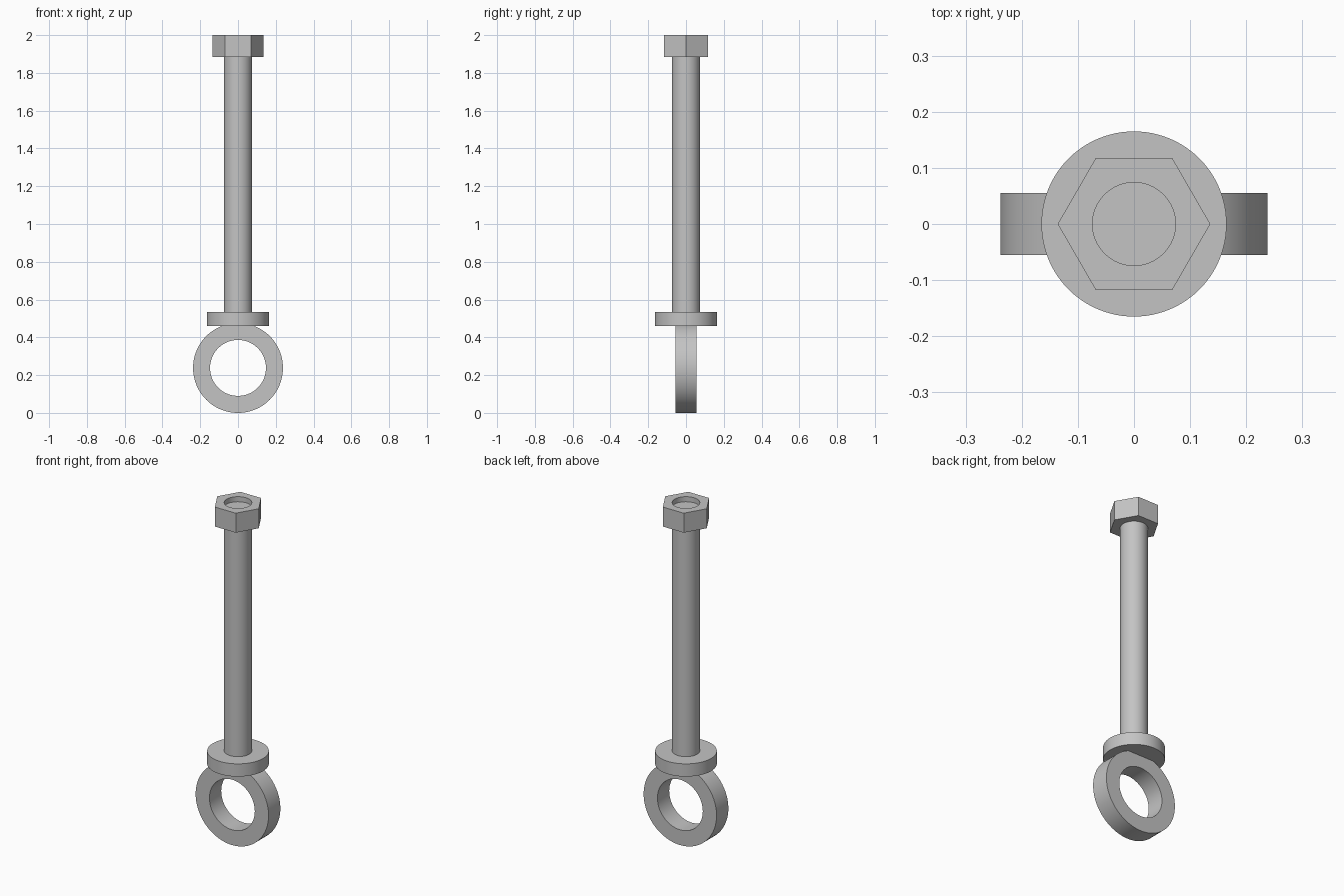
import bpy, math
from mathutils import Matrix

cube = bpy.data.objects.get("Cube")
if cube:
    bpy.data.objects.remove(cube, do_unlink=True)

steel = bpy.data.materials.new("grey_steel")
steel.use_nodes = True
colour = (0.55, 0.55, 0.55, 1)
steel.diffuse_color = colour
steel.node_tree.nodes["Principled BSDF"].inputs["Base Color"].default_value = colour


def finish(obj, name):
    obj.name = name
    obj.data.materials.append(steel)
    bpy.ops.object.shade_smooth_by_angle(angle=math.radians(30))
    return obj


def cylinder(name, radius, z0, z1, sides=96):
    bpy.ops.mesh.primitive_cylinder_add(vertices=sides, radius=radius, depth=z1 - z0,
                                        location=(0, 0, (z0 + z1) / 2))
    return bpy.context.object if name is None else finish(bpy.context.object, name)


def bore(obj, radius, turn=None):
    """Cut a round hole through the centre of a part."""
    bpy.ops.mesh.primitive_cylinder_add(vertices=96, radius=radius, depth=1, location=obj.location)
    cutter = bpy.context.object
    if turn:
        cutter.data.transform(turn)
    bpy.context.view_layer.update()
    mod = obj.modifiers.new("bore", "BOOLEAN")
    mod.operation, mod.solver, mod.object = "DIFFERENCE", "EXACT", cutter
    bpy.context.view_layer.objects.active = obj
    bpy.ops.object.modifier_apply(modifier=mod.name)
    bpy.data.objects.remove(cutter, do_unlink=True)
    bpy.ops.object.select_all(action="DESELECT")
    obj.select_set(True)


# Shaft, stopping just below the top of the nut, and the round collar
SHAFT_R = 0.074
cylinder("shaft", SHAFT_R, 0.5, 1.97)
cylinder("collar", 0.165, 0.46, 0.535)

# Hexagonal nut, corners on the x axis
nut = cylinder(None, 0.136, 1.885, 2.0, sides=6)
nut.data.transform(Matrix.Rotation(math.radians(30), 4, "Z"))
bore(nut, SHAFT_R)
finish(nut, "hex_nut")

# Flat eye ring facing the front
RING_R = 0.238
face_front = Matrix.Rotation(math.radians(90), 4, "X")
ring = cylinder(None, RING_R, RING_R - 0.055, RING_R + 0.055)
ring.data.transform(face_front)
bore(ring, 0.148, face_front)
finish(ring, "eye_ring")
